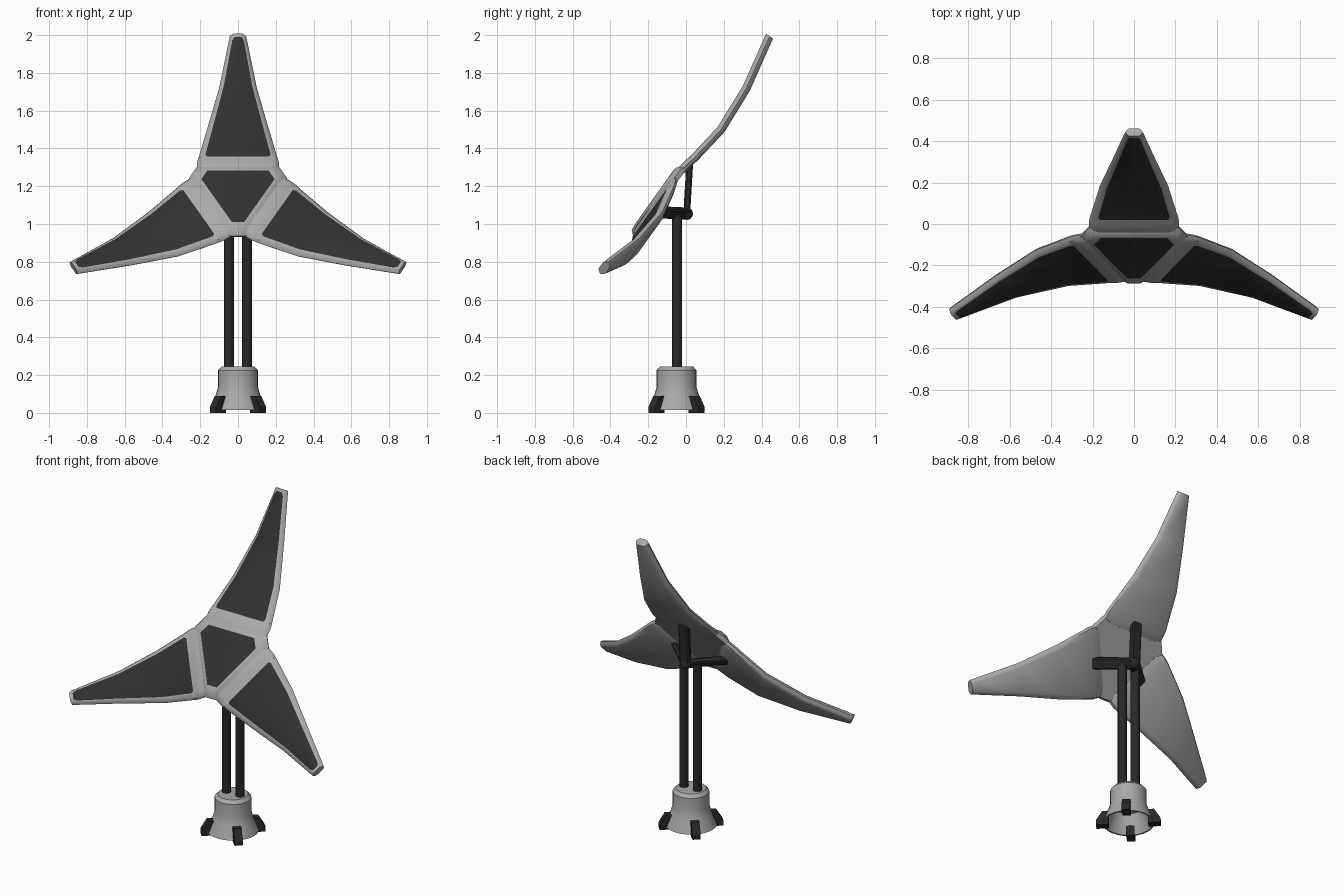
import bpy, bmesh, math
from mathutils import Matrix, Vector

if "Cube" in bpy.data.objects:
    bpy.data.objects.remove(bpy.data.objects["Cube"])


def material(name, c):
    m = bpy.data.materials.new(name)
    m.diffuse_color = (c, c, c, 1)
    m.use_nodes = True
    m.node_tree.nodes["Principled BSDF"].inputs["Base Color"].default_value = m.diffuse_color
    return m


LIGHT = material("light_grey", 0.40)
PANEL = material("panel_charcoal", 0.03)
BLACK = material("black_metal", 0.022)

# Tilted frame of the rotor: local x = width, y = up the slope, z = front normal
T = math.radians(54.5)
FRAME = Matrix.Translation((0, -0.135, 1.172)) @ Matrix.Rotation(T, 4, 'X')


def finish(bm, name, mats, matrix=Matrix(), angle=40):
    bmesh.ops.recalc_face_normals(bm, faces=bm.faces)
    me = bpy.data.meshes.new(name)
    bm.to_mesh(me)
    bm.free()
    me.transform(matrix)
    for m in mats:
        me.materials.append(m)
    ob = bpy.data.objects.new(name, me)
    bpy.context.collection.objects.link(ob)
    bpy.ops.object.select_all(action='DESELECT')
    ob.select_set(True)
    bpy.context.view_layer.objects.active = ob
    bpy.ops.object.shade_smooth_by_angle(angle=math.radians(angle))
    return ob


def loft(bm, rings, caps=True):
    """Skin closed rings; returns a grid of side faces and the two caps."""
    vs = [[bm.verts.new(p) for p in r] for r in rings]
    n = len(vs[0])
    grid = [[bm.faces.new((a[i], a[(i + 1) % n], b[(i + 1) % n], b[i]))
             for i in range(n)] for a, b in zip(vs, vs[1:])]
    ends = [bm.faces.new(vs[0]), bm.faces.new(vs[-1])] if caps else []
    return grid, ends


# Curved blades: (distance out, half width, front height, extra panel inset)
STATIONS = [(.148, .19, .0, 0), (.165, .217, -.004, 0), (.21, .217, -.012, 0),
            (.24, .212, -.018, .012), (.255, .208, -.021, 0),
            (.455, .164, -.048, 0), (.71, .10, -.03, 0),
            (.965, .051, .022, 0), (.985, .047, .026, .008), (1.005, .043, .03, 0)]


def blade_ring(v, w, n, extra):
    i = .015 + .1 * w
    th = .045
    half = [(w - i - extra, n), (w - .01, n - .008), (w, n - th / 2),
            (w - .01, n - th + .007), (w - i, n - th)]
    return [(u, v, h) for u, h in half] + [(-u, v, h) for u, h in reversed(half)]


for k in range(3):
    bm = bmesh.new()
    grid, _ = loft(bm, [blade_ring(*s) for s in STATIONS])
    for row in grid[3:8]:
        row[9].material_index = 1      # front strip is the dark panel
    finish(bm, f"blade_{k + 1}", [LIGHT, PANEL],
           FRAME @ Matrix.Rotation(math.radians(120 * k), 4, 'Z'))


# Central triangle with clipped corners
def clipped_triangle(r, cut, h):
    s = (2 * r - cut) * math.sqrt(3)
    pts = []
    for k in range(3):
        a = math.radians(30 + 120 * k)
        d = Vector((math.cos(a), math.sin(a), 0))
        p = Vector((-d.y, d.x, 0))
        pts += [d * cut - p * s, d * cut + p * s]
    return [q + Vector((0, 0, h)) for q in pts]


bm = bmesh.new()
_, ends = loft(bm, [clipped_triangle(.112, .205, .010),
                    clipped_triangle(.135, .255, .006),
                    clipped_triangle(.150, .275, -.018),
                    clipped_triangle(.145, .265, -.043)])
ends[0].material_index = 1
finish(bm, "centre_panel", [LIGHT, PANEL], angle=50, matrix=FRAME)


# Three flat support arms meeting at a hub behind the rotor
HUB = Vector((0, 0.004, 1.055))
normal = FRAME.to_3x3() @ Vector((0, 0, 1))


def bar(name, a, b, width, thick):
    d = (b - a).normalized()
    side = d.cross(normal).normalized()
    up = side.cross(d)
    w, t, c = width / 2, thick / 2, .008
    prof = [(w - c, t), (w, t - c), (w, c - t), (w - c, -t),
            (c - w, -t), (-w, c - t), (-w, t - c), (c - w, t)]
    bm = bmesh.new()
    loft(bm, [[p + side * x + up * y for x, y in prof] for p in (a, b)])
    finish(bm, name, [BLACK])


for k in range(3):
    end = FRAME @ Matrix.Rotation(math.radians(120 * k), 4, 'Z') @ Vector((0, .21, -.04))
    bar(f"support_arm_{k + 1}", HUB, end, .068, .036)

bm = bmesh.new()
bmesh.ops.create_icosphere(bm, subdivisions=2, radius=.034, matrix=Matrix.Translation(HUB))
finish(bm, "arm_hub", [BLACK])

# Twin poles
BASE_Y = -0.05
for sx, side in ((-1, "left"), (1, "right")):
    bm = bmesh.new()
    bmesh.ops.create_cone(bm, cap_ends=True, segments=16, radius1=.027, radius2=.027,
                          depth=.86, matrix=Matrix.Translation((sx * .048, BASE_Y + .003, .635)))
    finish(bm, f"{side}_pole", [BLACK])

# Flared base, hollow underneath
profile = [(.088, .245), (.106, .225), (.106, .135), (.118, .095), (.15, .015),
           (.14, .015), (.105, .09), (.09, .13)]
N = 24
bm = bmesh.new()
loft(bm, [[(r * math.cos(2 * math.pi * i / N), r * math.sin(2 * math.pi * i / N) + BASE_Y, z)
           for i in range(N)] for r, z in profile])
finish(bm, "base", [LIGHT])

# Four wedge feet on the diagonals
foot = [(.115, 0), (.187, 0), (.187, .03), (.15, .09), (.115, .09)]
for k in range(4):
    bm = bmesh.new()
    loft(bm, [[(x, y, z) for x, z in foot] for y in (-.024, .024)])
    finish(bm, f"foot_{k + 1}", [BLACK], angle=30,
           matrix=Matrix.Translation((0, BASE_Y, 0)) @ Matrix.Rotation(math.radians(45 + 90 * k), 4, 'Z'))
